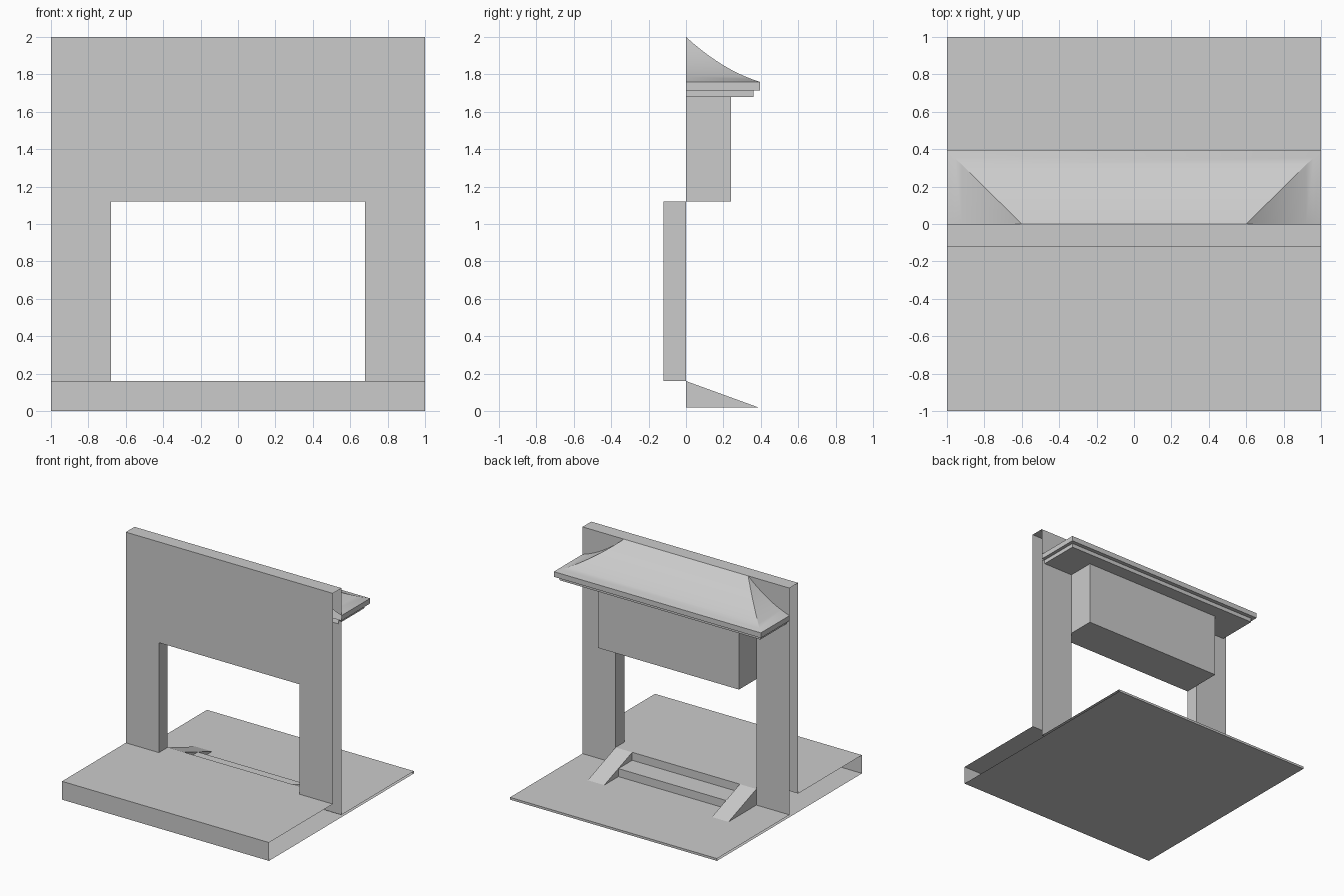
import bpy, bmesh
from mathutils import Vector

if "Cube" in bpy.data.objects:
    bpy.data.objects.remove(bpy.data.objects["Cube"])

FRONT, BACK = Vector((0, -1, 0)), Vector((0, 1, 0))
UP, DOWN = Vector((0, 0, 1)), Vector((0, 0, -1))
RIGHT, LEFT = Vector((1, 0, 0)), Vector((-1, 0, 0))


def poly(bm, pts, out):
    """Add one flat face that looks towards out."""
    f = bm.faces.new([bm.verts.new(p) for p in pts])
    f.normal_update()
    if f.normal.dot(out) < 0:
        f.normal_flip()


def box(bm, x, y, z, sides):
    """Add the listed sides of a box."""
    lo, hi = Vector((x[0], y[0], z[0])), Vector((x[1], y[1], z[1]))
    for n in sides:
        a = max(range(3), key=lambda i: abs(n[i]))
        b, c = [i for i in range(3) if i != a]
        pts = []
        for s, t in ((0, 0), (1, 0), (1, 1), (0, 1)):
            p = Vector()
            p[a] = hi[a] if n[a] > 0 else lo[a]
            p[b], p[c] = (lo, hi)[s][b], (lo, hi)[t][c]
            pts.append(p)
        poly(bm, pts, n)


def finish(name, bm, smooth=False):
    bmesh.ops.remove_doubles(bm, verts=bm.verts, dist=1e-4)
    me = bpy.data.meshes.new(name)
    bm.to_mesh(me)
    bm.free()
    ob = bpy.data.objects.new(name, me)
    bpy.context.collection.objects.link(ob)
    if smooth:
        bpy.context.view_layer.objects.active = ob
        ob.select_set(True)
        bpy.ops.object.shade_smooth_by_angle(angle=0.5)
        ob.select_set(False)
    return ob


W = 0.68                  # half width of the opening
T = -0.12                 # front plane of the wall
LOW, HIGH = 0.02, 0.16    # floor levels
EAVE = 0.395
N = 10


def roof_ring(t):
    """Half width, depth and height of the roof at t."""
    return 0.6 + 0.4 * t, EAVE * t, 2 - 0.24 * (1.5 * t - 0.5 * t * t)


rings = [roof_ring(i / N) for i in range(N + 1)]

# Floors: raised in front, low behind, with open ends
bm = bmesh.new()
box(bm, (-1, 1), (-1, 1), (0, LOW), [DOWN, BACK])
box(bm, (-1, 1), (-1, T), (0, HIGH), [FRONT, UP])
box(bm, (-1, 1), (0, 1), (0, LOW), [UP])
finish("floor", bm)

# Wall front, top and the lining of the opening
bm = bmesh.new()
outline = [(-1, HIGH), (-1, 2), (1, 2), (1, HIGH),
           (W, HIGH), (W, 1.12), (-W, 1.12), (-W, HIGH)]
poly(bm, [(x, T, z) for x, z in outline], FRONT)
box(bm, (-1, 1), (T, 0), (HIGH, 2), [UP])
box(bm, (-W, W), (T, 0), (0, HIGH), [UP])
box(bm, (-W, W), (T, 0), (1.12, 2), [DOWN])
box(bm, (-1, -W), (T, 0), (HIGH, 1.12), [RIGHT])
box(bm, (W, 1), (T, 0), (HIGH, 1.12), [LEFT])
# Wall back, left open behind the roof and lintel
pier = [(W, LOW), (1, LOW), (1, 1.71), (0.97, 1.71), (0.97, 1.68), (W, 1.68)]
gable = [(1, 2)] + [(x, z) for x, _, z in rings]
for s in (-1, 1):
    for shape in (pier, gable):
        poly(bm, [(s * x, 0, z) for x, z in shape], BACK)
finish("wall", bm)

# Deep lintel box and the two cornice mouldings
bm = bmesh.new()
box(bm, (-W, W), (0, 0.24), (1.12, 1.68), [LEFT, RIGHT, BACK, DOWN])
finish("lintel", bm)
bm = bmesh.new()
box(bm, (-0.97, 0.97), (0, 0.36), (1.68, 1.715), [LEFT, RIGHT, BACK, DOWN])
box(bm, (-1, 1), (0, EAVE), (1.715, 1.76), [LEFT, RIGHT, BACK, DOWN])
finish("cornice", bm)

# Concave hipped roof
bm = bmesh.new()
for (x0, y0, z0), (x1, y1, z1) in zip(rings, rings[1:]):
    poly(bm, [(-x0, y0, z0), (x0, y0, z0), (x1, y1, z1), (-x1, y1, z1)], UP)
    for s in (-1, 1):
        end = [(s * x0, 0, z0), (s * x1, 0, z1), (s * x1, y1, z1)]
        if y0 > 0:
            end.append((s * x0, y0, z0))
        poly(bm, end, UP)
finish("roof", bm, smooth=True)

# Two steps down to the back floor
bm = bmesh.new()
S, MID, RUN = 0.52, 0.09, 0.19
box(bm, (-S, S), (-1, 0), (MID, HIGH), [BACK])
box(bm, (-S, S), (0, RUN), (LOW, MID), [UP, BACK])
finish("steps", bm)

# Sloped cheeks beside the steps
bm = bmesh.new()
side = [(0, LOW), (0.385, LOW), (0, HIGH)]
for s in (-1, 1):
    for x, n in ((S, LEFT), (W, RIGHT)):
        poly(bm, [(s * x, y, z) for y, z in side], n * s)
    poly(bm, [(s * S, 0, HIGH), (s * W, 0, HIGH),
              (s * W, 0.385, LOW), (s * S, 0.385, LOW)], UP)
finish("step_cheeks", bm)
